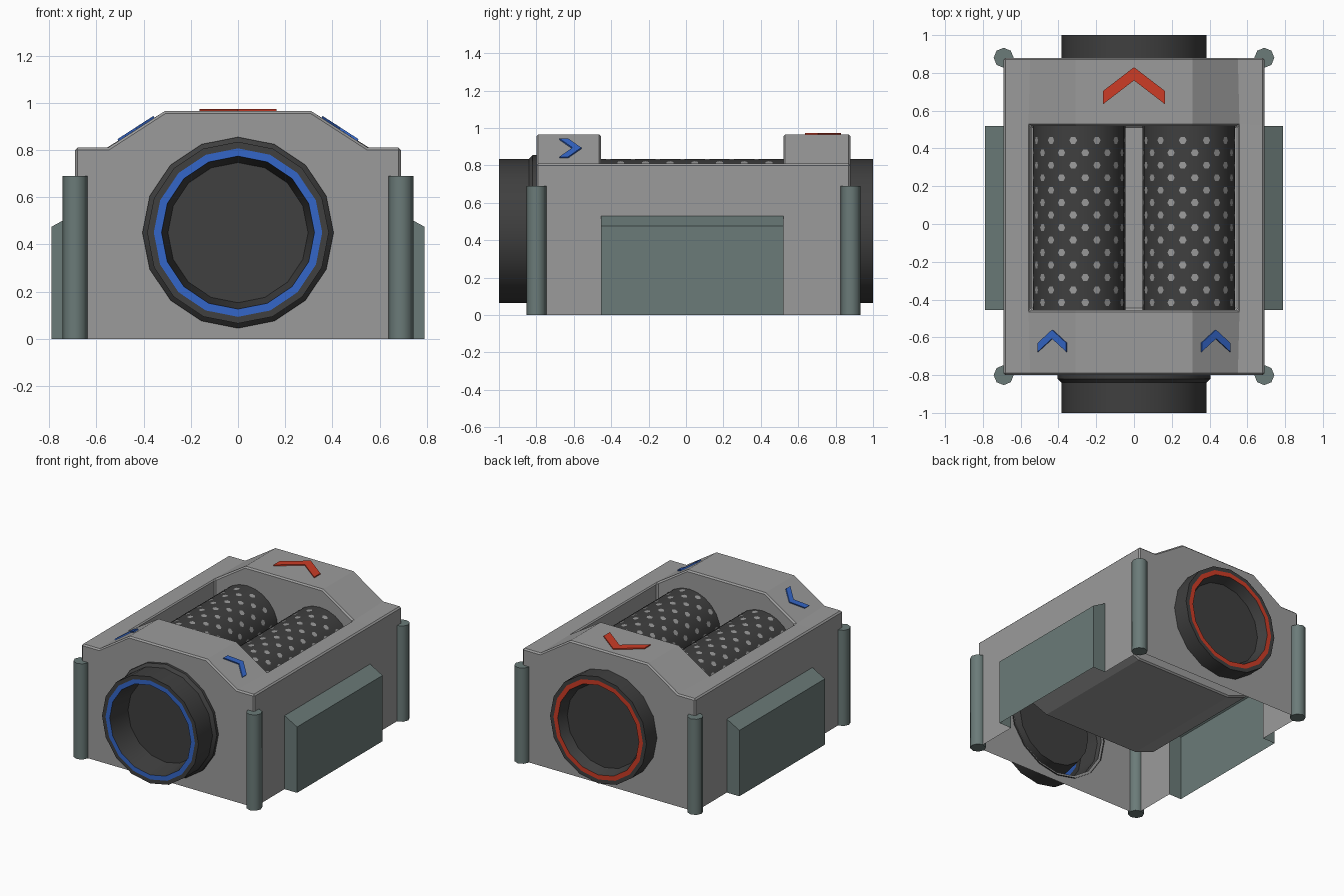
import bpy, bmesh, math
from mathutils import Vector

if "Cube" in bpy.data.objects:
    bpy.data.objects.remove(bpy.data.objects["Cube"])


def material(name, rgb):
    m = bpy.data.materials.new(name)
    m.diffuse_color = (*rgb, 1)
    m.use_nodes = True
    m.node_tree.nodes["Principled BSDF"].inputs["Base Color"].default_value = m.diffuse_color
    return m


GREY = material("casing grey", (0.33, 0.33, 0.33))
TEAL = material("panel teal", (0.147, 0.198, 0.19))
DARK = material("dark rubber", (0.05, 0.05, 0.05))
BLUE = material("intake blue", (0.034, 0.133, 0.578))
RED = material("outlet red", (0.604, 0.045, 0.019))


def finish(bm, name, mats, smooth=None):
    me = bpy.data.meshes.new(name)
    bm.to_mesh(me)
    bm.free()
    ob = bpy.data.objects.new(name, me)
    bpy.context.collection.objects.link(ob)
    for m in mats:
        me.materials.append(m)
    if smooth:
        bpy.ops.object.select_all(action='DESELECT')
        ob.select_set(True)
        bpy.context.view_layer.objects.active = ob
        bpy.ops.object.shade_smooth_by_angle(angle=math.radians(smooth))
    return ob


def add_face(bm, pts):
    return bm.faces.new([bm.verts.new(p) for p in pts])


def prism(bm, pts, offset):
    """Closed solid from an outline pushed along an offset."""
    base = [bm.verts.new(p) for p in pts]
    top = [bm.verts.new(Vector(p) + Vector(offset)) for p in pts]
    bm.faces.new(base)
    bm.faces.new(top)
    n = len(pts)
    for i in range(n):
        bm.faces.new((base[i], base[(i + 1) % n], top[(i + 1) % n], top[i]))
    bmesh.ops.recalc_face_normals(bm, faces=bm.faces)


def lathe_y(bm, profile, cx, cz, n, cap=True, ring_index=None):
    """Spin (radius, y) points about a line along y."""
    rings = []
    for r, y in profile:
        rings.append([bm.verts.new((cx + r * math.sin(2 * math.pi * k / n), y,
                                    cz + r * math.cos(2 * math.pi * k / n))) for k in range(n)])
    for i, (a, b) in enumerate(zip(rings, rings[1:])):
        for k in range(n):
            f = bm.faces.new((a[k], a[(k + 1) % n], b[(k + 1) % n], b[k]))
            f.material_index = 1 if i == ring_index else 0
    if cap:
        bm.faces.new(rings[-1])
    bmesh.ops.recalc_face_normals(bm, faces=bm.faces)


# Main measurements
W, RIM, SHOULDER, TOP = 0.69, 0.55, 0.81, 0.965
Y0, YA, YB, Y1 = -0.80, -0.455, 0.52, 0.88
PIPE_Z, HOLE = 0.45, 0.385
PANEL_Z = 0.53

# Casing: open-bottomed shell with a sunken tub and raised ends
bm = bmesh.new()
for s in (1, -1):
    # end walls with a round pipe hole, one half each
    for y in (Y0, Y1):
        half = [(0, 0), (W, 0), (W, SHOULDER), (RIM, SHOULDER), (0.31, TOP), (0, TOP)]
        half += [(HOLE * math.sin(k * math.pi / 8), PIPE_Z + HOLE * math.cos(k * math.pi / 8))
                 for k in range(9)]
        half = [(0.0 if abs(x) < 1e-6 else x, z) for x, z in half]
        add_face(bm, [(s * x, y, z) for x, z in half])
    # raised end tops and side walls beside the panels
    for y, yi in ((Y0, YA), (Y1, YB)):
        for (xa, za), (xb, zb) in (((W, SHOULDER), (RIM, SHOULDER)),
                                   ((RIM, SHOULDER), (0.31, TOP)), ((0.31, TOP), (0, TOP))):
            add_face(bm, [(s * xa, y, za), (s * xb, y, zb), (s * xb, yi, zb), (s * xa, yi, za)])
        add_face(bm, [(s * W, y, 0), (s * W, yi, 0), (s * W, yi, PANEL_Z),
                      (s * W, yi, SHOULDER), (s * W, y, SHOULDER)])
        add_face(bm, [(0, yi, TOP), (s * 0.31, yi, TOP), (s * RIM, yi, SHOULDER),
                      (s * RIM, yi, 0.27), (s * 0.39, yi, 0.21), (0, yi, 0.21)])
    # rail, upper side wall and tub surface
    section = [(W, PANEL_Z), (W, SHOULDER), (RIM, SHOULDER), (RIM, 0.27), (0.39, 0.21), (0, 0.21)]
    for (xa, za), (xb, zb) in zip(section, section[1:]):
        add_face(bm, [(s * xa, YA, za), (s * xb, YA, zb), (s * xb, YB, zb), (s * xa, YB, za)])
bmesh.ops.remove_doubles(bm, verts=bm.verts, dist=1e-4)
bmesh.ops.recalc_face_normals(bm, faces=bm.faces)
bm.normal_update()
if any(f.normal.z < -0.5 and f.calc_center_median().z > 0.96 for f in bm.faces):
    bmesh.ops.reverse_faces(bm, faces=bm.faces)
casing = finish(bm, "casing", [GREY])
bev = casing.modifiers.new("soft edges", 'BEVEL')
bev.width = 0.01
bev.segments = 1
bev.limit_method = 'ANGLE'
bev.angle_limit = math.radians(40)

# Side panels: hollow covers open to the inside and below
for s, side in ((1, "right"), (-1, "left")):
    bm = bmesh.new()
    prof = [(W, 0), (0.79, 0), (0.79, 0.475), (W, PANEL_Z)]
    for (xa, za), (xb, zb) in zip(prof[1:], prof[2:]):
        add_face(bm, [(s * xa, YA, za), (s * xb, YA, zb), (s * xb, YB, zb), (s * xa, YB, za)])
    for y in (YA, YB):
        add_face(bm, [(s * x, y, z) for x, z in prof])
    bmesh.ops.remove_doubles(bm, verts=bm.verts, dist=1e-4)
    bmesh.ops.recalc_face_normals(bm, faces=bm.faces)
    bm.normal_update()
    if any(f.normal.x * s < -0.5 for f in bm.faces):
        bmesh.ops.reverse_faces(bm, faces=bm.faces)
    finish(bm, side + "_side_panel", [TEAL])

# Corner posts
for x in (-W, W):
    for y in (Y0, Y1):
        bm = bmesh.new()
        ring = [(x + 0.053 * math.cos(k * math.pi / 4), y + 0.053 * math.sin(k * math.pi / 4), 0)
                for k in range(8)]
        prism(bm, ring, (0, 0, 0.69))
        finish(bm, "corner_post", [TEAL], 50)

# Pipes with a coloured ring on the lip and a recessed end disc
bm = bmesh.new()
lathe_y(bm, [(0.405, -0.79), (0.405, -0.82), (0.385, -0.84), (0.385, -1), (0.357, -1),
             (0.324, -1), (0.297, -0.83)], 0, PIPE_Z, 16, ring_index=4)
finish(bm, "intake_pipe", [DARK, BLUE], 35)
bm = bmesh.new()
lathe_y(bm, [(0.385, 0.87), (0.385, 1), (0.357, 1), (0.324, 1), (0.297, 0.93)],
        0, PIPE_Z, 16, ring_index=2)
finish(bm, "outlet_pipe", [DARK, RED], 35)

# Rollers with staggered rows of light dots
R, RZ, COLS = 0.245, 0.588, 24
for cx, side in ((0.29, "right"), (-0.29, "left")):
    bm = bmesh.new()
    lathe_y(bm, [(R, YA), (R, YB)], cx, RZ, COLS, cap=False)
    finish(bm, side + "_filter_roller", [DARK], 35)
    bm = bmesh.new()
    for c in range(COLS):
        a = 2 * math.pi * (c + 0.5) / COLS
        out = Vector((math.sin(a), 0, math.cos(a)))
        tan = Vector((math.cos(a), 0, -math.sin(a)))
        y = YA + 0.04 + (c % 2) * 0.066
        while y < YB - 0.02:
            mid = Vector((cx, y, RZ)) + out * (R * math.cos(math.pi / COLS) + 0.002)
            add_face(bm, [mid + tan * 0.021 * math.cos(k * math.pi / 3)
                          - Vector((0, 1, 0)) * 0.021 * math.sin(k * math.pi / 3)
                          for k in range(6)][::-1])
            y += 0.132
    bm.normal_update()
    for f in bm.faces:
        d = f.calc_center_median() - Vector((cx, 0, RZ))
        d.y = 0
        if f.normal.dot(d) < 0:
            f.normal_flip()
    finish(bm, side + "_roller_dots", [GREY])


# Flow arrows: thin chevron plates
def chevron(cx, apex, half, drop, thick):
    return [(cx, apex), (cx + half, apex - drop), (cx + half, apex - drop - thick),
            (cx, apex - thick), (cx - half, apex - drop - thick), (cx - half, apex - drop)]


bm = bmesh.new()
prism(bm, [(x, y, TOP - 0.001) for x, y in chevron(0, 0.83, 0.163, 0.125, 0.07)], (0, 0, 0.009))
finish(bm, "outlet_arrow", [RED])
slope = (TOP - SHOULDER) / (RIM - 0.31)
for s, side in ((1, "right"), (-1, "left")):
    normal = Vector((s * slope, 0, 1)).normalized()
    bm = bmesh.new()
    prism(bm, [(s * x, y, TOP - (x - 0.31) * slope)
               for x, y in chevron(0.43, -0.56, 0.076, 0.07, 0.047)], normal * 0.009)
    finish(bm, side + "_intake_arrow", [BLUE])
